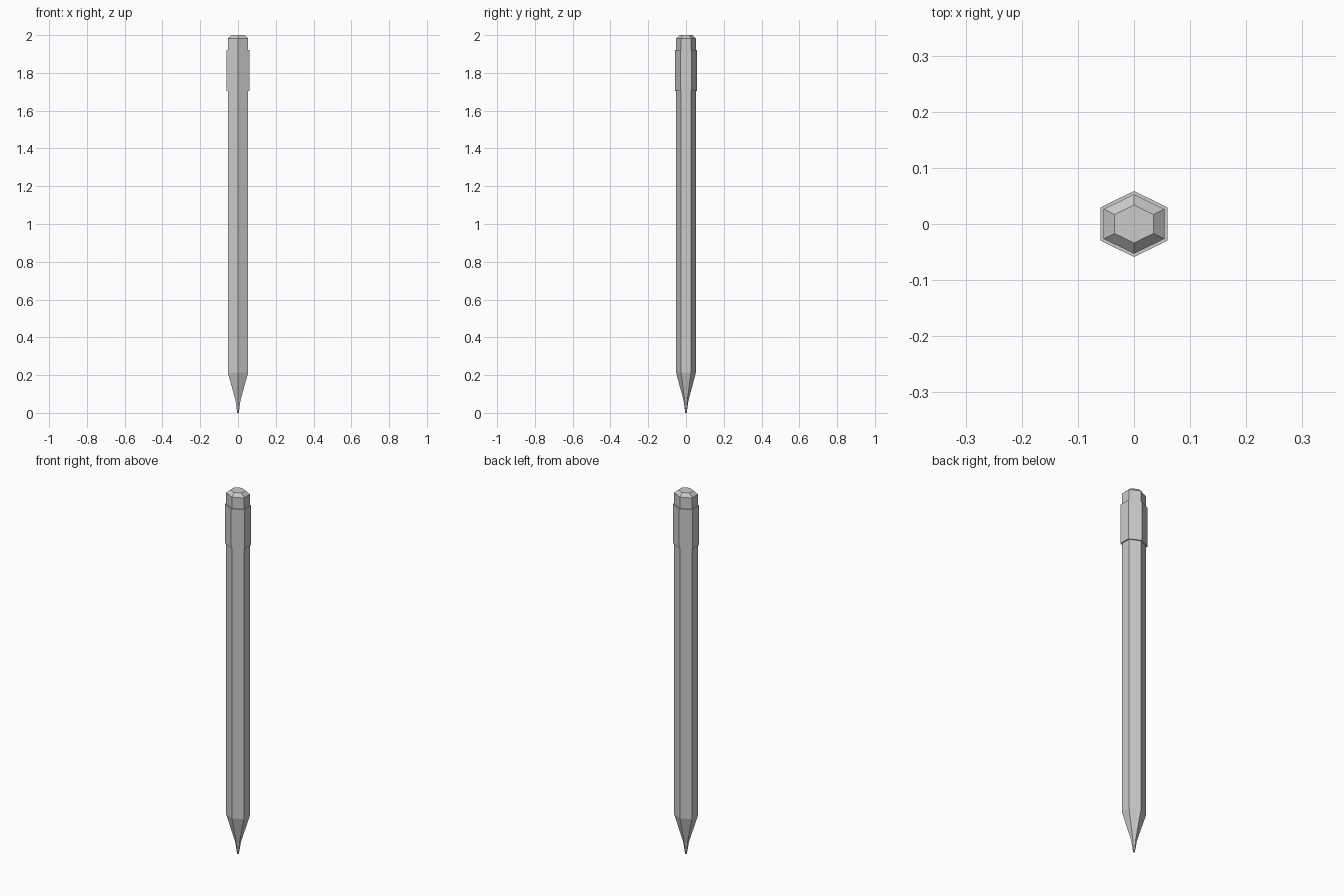
import bpy, bmesh
from math import cos, sin, pi

if "Cube" in bpy.data.objects:
    bpy.data.objects.remove(bpy.data.objects["Cube"])

SIDES = 6


def hex_part(name, profile, cap_bottom=False, cap_top=False):
    """Stack hexagon rings from (half width, height) pairs and skin them."""
    bm = bmesh.new()
    rings = []
    for half, z in profile:
        ring = []
        for i in range(SIDES):
            a = pi / 2 + 2 * pi * i / SIDES
            # corners point along y, flats face x; nearly equal width both ways
            ring.append(bm.verts.new((half * cos(a) / cos(pi / 6),
                                      half * sin(a) * 0.98, z)))
        rings.append(ring)
    for lo, hi in zip(rings, rings[1:]):
        for i in range(SIDES):
            j = (i + 1) % SIDES
            bm.faces.new((lo[i], lo[j], hi[j], hi[i]))
    if cap_bottom:
        bm.faces.new(rings[0][::-1])
    if cap_top:
        bm.faces.new(rings[-1])
    mesh = bpy.data.meshes.new(name)
    bm.to_mesh(mesh)
    bm.free()
    obj = bpy.data.objects.new(name, mesh)
    bpy.context.collection.objects.link(obj)
    return obj


BODY = 0.054
BAND = 0.060

# Graphite point
hex_part("lead_tip", [(0.004, 0.0), (0.013, 0.065)], cap_bottom=True)
# Sharpened wood cone
hex_part("sharpened_wood", [(0.013, 0.065), (BODY, 0.215)])
# Long hexagonal shaft
hex_part("shaft", [(BODY, 0.215), (BODY, 1.705)])
# Wider band with stepped ends
hex_part("ferrule", [(BODY, 1.705), (BAND, 1.705), (BAND, 1.92), (BODY, 1.92)])
# Eraser with chamfered top
hex_part("eraser", [(BODY, 1.92), (BODY, 1.982), (0.0345, 2.0)], cap_top=True)
